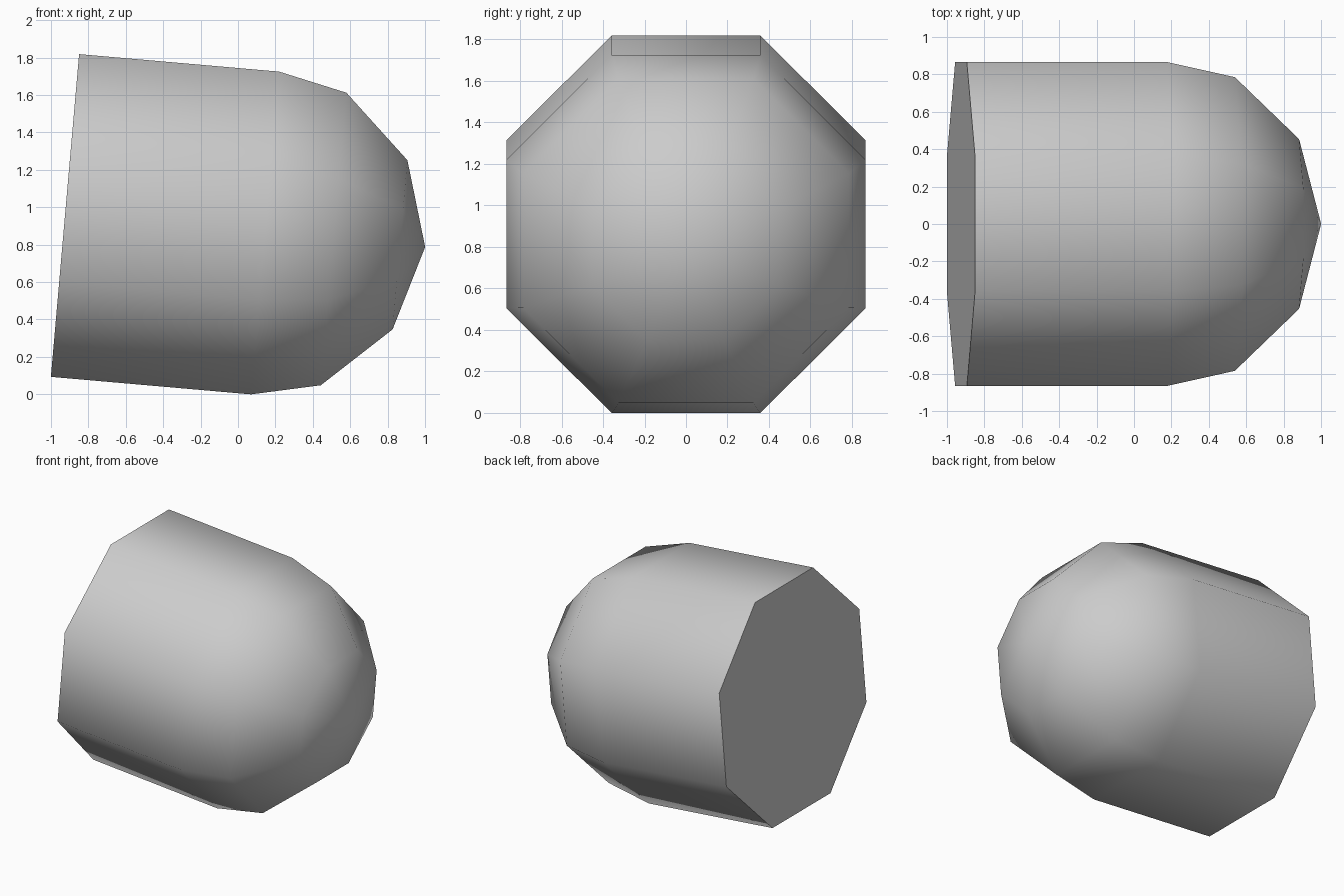
import bpy, bmesh, math
from mathutils import Matrix

cube = bpy.data.objects.get("Cube")
if cube:
    bpy.data.objects.remove(cube)

SIDES = 8
# (distance along the axis, flat-to-centre radius)
PROFILE = [(0, 0.866), (1.074, 0.866), (1.4415, 0.785), (1.798, 0.454)]
TIP = 1.933

grey = bpy.data.materials.new("light grey")
grey.use_nodes = True
colour = (0.6, 0.6, 0.6, 1)
grey.diffuse_color = colour
grey.node_tree.nodes["Principled BSDF"].inputs["Base Color"].default_value = colour


def ring(bm, height, apothem):
    radius = apothem / math.cos(math.pi / SIDES)
    angles = [(i + 0.5) * math.tau / SIDES for i in range(SIDES)]
    return [bm.verts.new((radius * math.cos(a), radius * math.sin(a), height)) for a in angles]


# Octagonal barrel with a rounded nose
bm = bmesh.new()
rings = [ring(bm, *p) for p in PROFILE]
tip = bm.verts.new((0, 0, TIP))
for i in range(SIDES):
    j = (i + 1) % SIDES
    for a, b in zip(rings, rings[1:]):
        bm.faces.new((a[i], a[j], b[j], b[i]))
    bm.faces.new((rings[-1][i], rings[-1][j], tip))

# Flat end cap
cap = bm.faces.new(rings[0][::-1])
for face in bm.faces:
    face.smooth = face is not cap
for edge in cap.edges:
    edge.smooth = False

# Lay the axis along +x with the nose dipped slightly
bm.transform(Matrix.Translation((-0.925, 0, 0.956)) @ Matrix.Rotation(math.radians(95), 4, "Y"))
bmesh.ops.recalc_face_normals(bm, faces=bm.faces[:])

mesh = bpy.data.meshes.new("rounded_barrel")
bm.to_mesh(mesh)
bm.free()
mesh.materials.append(grey)
bpy.context.collection.objects.link(bpy.data.objects.new("rounded_barrel", mesh))
